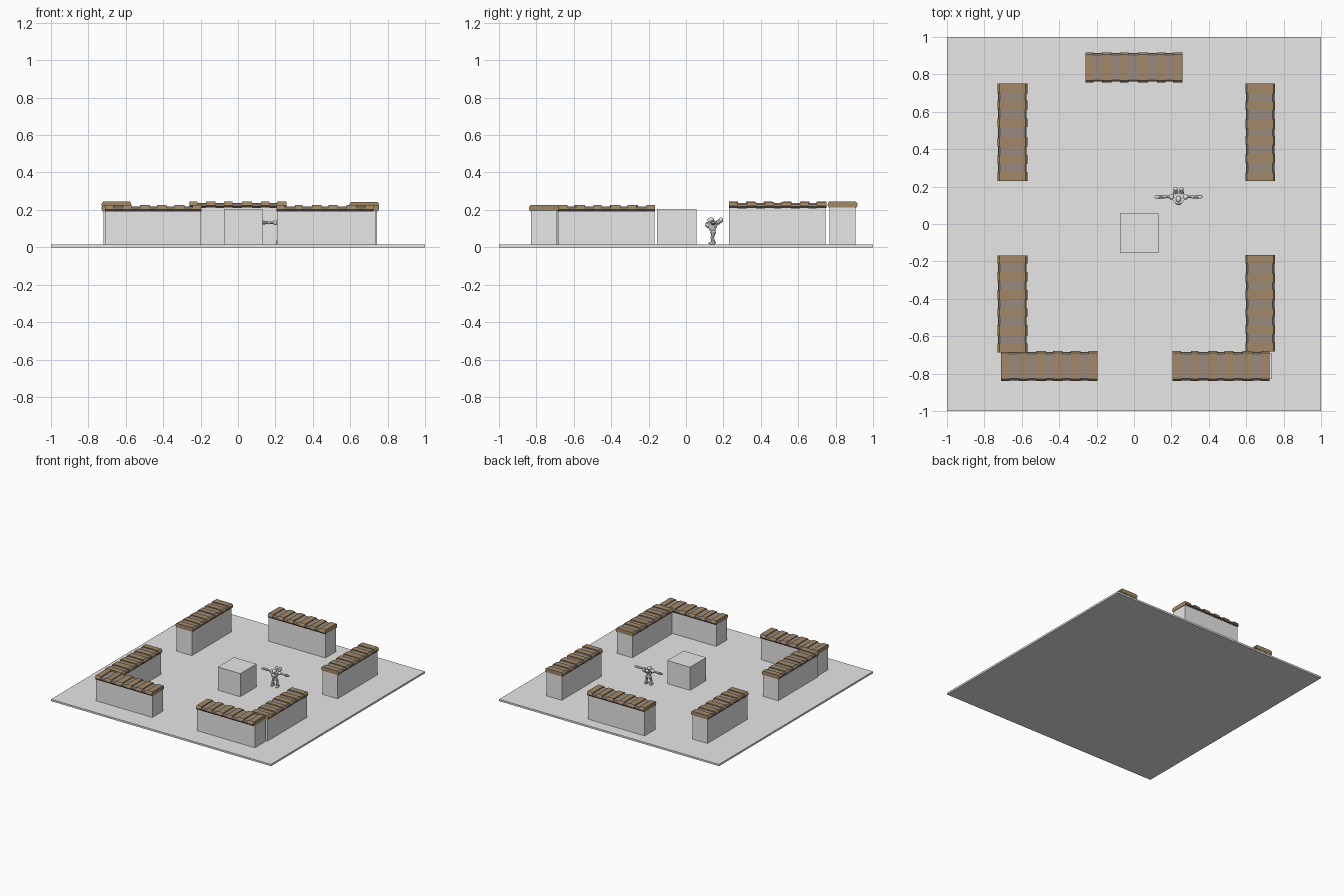
import bpy, bmesh, math, random
from mathutils import Vector, Matrix

if "Cube" in bpy.data.objects:
    bpy.data.objects.remove(bpy.data.objects["Cube"])

random.seed(4)


def material(name, rgb):
    m = bpy.data.materials.new(name)
    m.diffuse_color = (*rgb, 1)
    m.use_nodes = True
    m.node_tree.nodes["Principled BSDF"].inputs["Base Color"].default_value = m.diffuse_color
    return m


GREY = material("plain_grey", (0.8, 0.8, 0.8))
BROWN = material("brown_wood", (0.36, 0.25, 0.135))
ASH = material("grey_wood", (0.32, 0.26, 0.21))
DARK = material("dark_wood_edge", (0.09, 0.065, 0.045))


def finish(name, bm, mats, smooth=False):
    bmesh.ops.recalc_face_normals(bm, faces=bm.faces)
    me = bpy.data.meshes.new(name)
    bm.to_mesh(me)
    bm.free()
    for m in mats:
        me.materials.append(m)
    for p in me.polygons:
        p.use_smooth = smooth
    ob = bpy.data.objects.new(name, me)
    bpy.context.collection.objects.link(ob)
    return ob


def add_box(bm, lo, hi):
    lo, hi = Vector(lo), Vector(hi)
    mat = Matrix.Translation((lo + hi) / 2) @ Matrix.Diagonal((*(hi - lo), 1))
    bmesh.ops.create_cube(bm, size=1, matrix=mat)


def box(name, lo, hi):
    bm = bmesh.new()
    add_box(bm, lo, hi)
    return finish(name, bm, [GREY])


def add_plank(bm, a, b, c, half, z0, z1, along_x, color):
    """One roof board: six-sided section across the wall, from a to b along it."""
    h = z1 - z0
    prof = [(-half + 0.006, z0), (half - 0.006, z0), (half, z0 + 0.4 * h),
            (half - 0.002, z0 + 0.75 * h), (half - 0.010, z1),
            (-half + 0.010, z1), (-half + 0.002, z0 + 0.75 * h), (-half, z0 + 0.4 * h)]
    rings = []
    for t in (a, b):
        rings.append([bm.verts.new((t, c + u, z) if along_x else (c + u, t, z)) for u, z in prof])
    n = len(prof)
    for i in range(n):
        j = (i + 1) % n
        f = bm.faces.new((rings[0][i], rings[0][j], rings[1][j], rings[1][i]))
        # underside and lower edges are dark
        f.material_index = 2 if i in (0, 1, 7) else color
    for r in rings:
        bm.faces.new(r).material_index = color


def roof(name, a, b, c, z0, along_x):
    """Row of alternating boards, every second one a little lower and narrower."""
    bm = bmesh.new()
    n = 11
    cuts = [a + (b - a) * i / n for i in range(n + 1)]
    for i in range(1, n):
        cuts[i] += random.uniform(-0.006, 0.006)
    for i in range(n):
        up = i % 2 == 0
        half = 0.080 if up else 0.076
        top = z0 + (0.035 if up else 0.028)
        add_plank(bm, cuts[i], cuts[i + 1], c, half, z0 + (0.002 if up else 0),
                  top, along_x, 0 if up else 1)
    return finish(name, bm, [BROWN, ASH, DARK])


# Ground slab and the block in the middle
FLOOR = 0.015
box("ground_slab", (-1, -1, 0), (1, 1, FLOOR))
box("centre_block", (-0.075, -0.155, 0.01), (0.13, 0.055, 0.205))

# Walls: name, start, end, cross centre, roof base height, runs along x
walls = [
    ("back_wall", -0.26, 0.26, 0.837, 0.210, True),
    ("left_back_wall", 0.23, 0.75, -0.650, 0.210, False),
    ("right_back_wall", 0.23, 0.75, 0.675, 0.208, False),
    ("left_front_wall", -0.687, -0.168, -0.650, 0.190, False),
    ("right_front_wall", -0.682, -0.165, 0.675, 0.190, False),
    ("front_left_wall", -0.71, -0.195, -0.760, 0.190, True),
    ("front_right_wall", 0.207, 0.725, -0.760, 0.190, True),
]
for name, a, b, c, z, along_x in walls:
    e = b + 0.010 if name == "front_right_wall" else b - 0.003
    w = 0.069
    if along_x:
        box(name, (a + 0.001, c - w, 0.01), (e, c + w, z + 0.006))
    else:
        box(name, (c - w, a + 0.001, 0.01), (c + w, e, z + 0.006))
    roof(name + "_roof", a, b, c, z, along_x)

# Small jointed figure with arms spread
FX, FY = 0.238, 0.145


def ball(bm, c, r):
    mat = Matrix.Translation((FX + c[0], FY + c[1], c[2])) @ Matrix.Diagonal((*r, 1))
    bmesh.ops.create_uvsphere(bm, u_segments=12, v_segments=8, radius=1, matrix=mat)


def limb(bm, p, q, r1, r2):
    off = Vector((FX, FY, 0))
    p, q = Vector(p) + off, Vector(q) + off
    d = q - p
    mat = Matrix.Translation((p + q) / 2) @ d.to_track_quat('Z', 'Y').to_matrix().to_4x4()
    bmesh.ops.create_cone(bm, cap_ends=True, segments=10, radius1=r1, radius2=r2,
                          depth=d.length, matrix=mat)


# Torso, hips and head
bm = bmesh.new()
limb(bm, (0, 0, 0.085), (0, -0.005, 0.108), 0.013, 0.022)
limb(bm, (0, -0.005, 0.104), (0, -0.005, 0.136), 0.024, 0.034)
ball(bm, (0, -0.022, 0.120), (0.022, 0.022, 0.016))
ball(bm, (0, 0, 0.080), (0.022, 0.016, 0.012))
finish("figure_torso", bm, [GREY])
bm = bmesh.new()
ball(bm, (0, -0.012, 0.145), (0.014, 0.018, 0.015))
finish("figure_head", bm, [GREY], True)

for s, side in ((-1, "left"), (1, "right")):
    # Shoulder, arm, elbow and hand
    bm = bmesh.new()
    ball(bm, (s * 0.038, 0, 0.132), (0.014, 0.015, 0.014))
    limb(bm, (s * 0.04, 0, 0.132), (s * 0.072, 0, 0.132), 0.007, 0.007)
    ball(bm, (s * 0.074, 0, 0.132), (0.009, 0.009, 0.009))
    limb(bm, (s * 0.076, 0, 0.132), (s * 0.106, 0, 0.132), 0.007, 0.011)
    ball(bm, (s * 0.116, 0, 0.131), (0.012, 0.010, 0.007))
    finish(side + "_arm", bm, [GREY])
    # Thigh, knee, shin and foot
    bm = bmesh.new()
    limb(bm, (s * 0.015, 0, 0.078), (s * 0.020, -0.004, 0.052), 0.012, 0.009)
    ball(bm, (s * 0.020, -0.005, 0.050), (0.009, 0.010, 0.009))
    limb(bm, (s * 0.020, -0.003, 0.048), (s * 0.022, 0.002, 0.022), 0.008, 0.013)
    ball(bm, (s * 0.022, -0.006, 0.021), (0.011, 0.020, 0.007))
    finish(side + "_leg", bm, [GREY])
    # Back pod
    bm = bmesh.new()
    limb(bm, (s * 0.016, 0.020, 0.130), (s * 0.016, 0.046, 0.146), 0.013, 0.011)
    ball(bm, (s * 0.016, 0.042, 0.146), (0.012, 0.011, 0.014))
    finish(side + "_back_pod", bm, [GREY])
